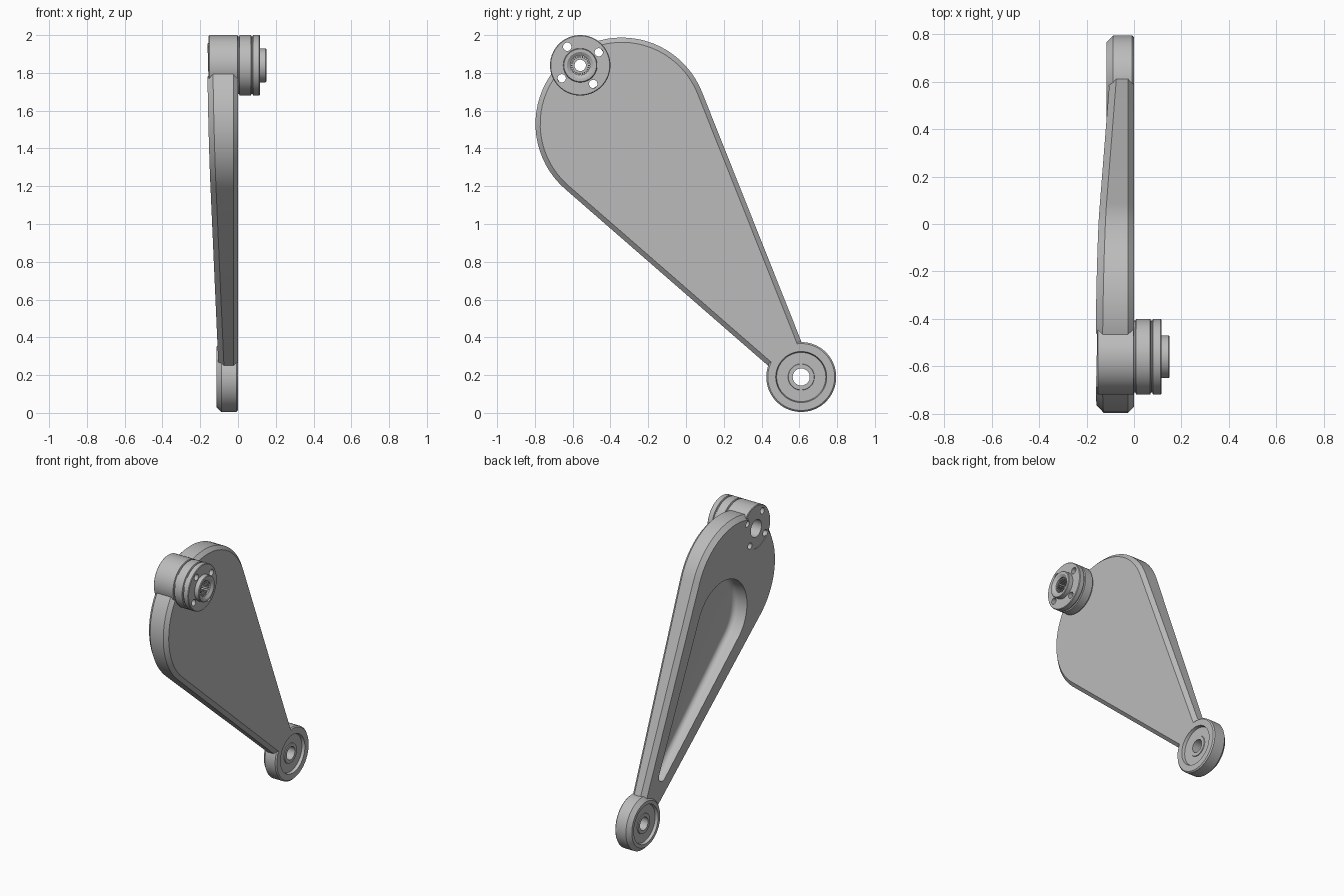
import bpy, bmesh, math
from math import sin, cos, pi
from mathutils import Vector, Matrix

cube = bpy.data.objects.get("Cube")
if cube:
    bpy.data.objects.remove(cube, do_unlink=True)

grey = bpy.data.materials.new("light grey metal")
grey.use_nodes = True
COLOUR = (0.5, 0.5, 0.5, 1)
grey.diffuse_color = COLOUR
grey.node_tree.nodes["Principled BSDF"].inputs["Base Color"].default_value = COLOUR

# Arm frame: s runs from the foot eye up to the centre of the wide end
FOOT = Vector((0, 0.61, 0.19))
WIDE = Vector((0, -0.34, 1.53))
TOP = Vector((0, -0.56, 1.84))
LENGTH = (WIDE - FOOT).length
AXIS = (WIDE - FOOT).normalized()
SIDE = Vector((0, -AXIS.z, AXIS.y))


def finish(name, bm):
    bmesh.ops.recalc_face_normals(bm, faces=bm.faces)
    mesh = bpy.data.meshes.new(name)
    bm.to_mesh(mesh)
    bm.free()
    mesh.materials.append(grey)
    obj = bpy.data.objects.new(name, mesh)
    bpy.context.collection.objects.link(obj)
    return obj


def smooth(obj):
    bpy.ops.object.select_all(action='DESELECT')
    obj.select_set(True)
    bpy.context.view_layer.objects.active = obj
    bpy.ops.object.shade_smooth_by_angle(angle=math.radians(30))


def teardrop(s0, r0, s1, r1, steps=40):
    """Outline around two circles on the arm axis, as (s, t) pairs."""
    a = math.acos((r0 - r1) / (s1 - s0))
    pts = []
    for s, r, start, end in ((s1, r1, a - pi, pi - a), (s0, r0, pi - a, pi + a)):
        # the wide cap spans the far side, the narrow cap the near side
        if s == s1:
            start, end = -a, a
        else:
            start, end = a, 2 * pi - a
        for i in range(steps + 1):
            t = start + (end - start) * i / steps
            pts.append((s + r * cos(t), r * sin(t)))
    return pts


def loft(name, layers):
    """Stack teardrop loops; each layer is (outline, x as a function of s)."""
    bm = bmesh.new()
    loops = []
    for outline, height in layers:
        loops.append([bm.verts.new(FOOT + AXIS * s + SIDE * t + Vector((height(s), 0, 0)))
                      for s, t in outline])
    n = len(loops[0])
    for low, high in zip(loops, loops[1:]):
        for i in range(n):
            j = (i + 1) % n
            bm.faces.new((low[i], low[j], high[j], high[i]))
    bm.faces.new(loops[0])
    bm.faces.new(loops[-1])
    return finish(name, bm)


def revolve(name, centre, profile, steps=96):
    """Turn a closed (x, radius) profile around an axis along x."""
    bm = bmesh.new()
    rings = [[bm.verts.new(centre + Vector((x, r * cos(2 * pi * k / steps),
                                            r * sin(2 * pi * k / steps))))
              for x, r in profile] for k in range(steps)]
    n = len(profile)
    for k in range(steps):
        a, b = rings[k], rings[(k + 1) % steps]
        for i in range(n):
            j = (i + 1) % n
            bm.faces.new((a[i], a[j], b[j], b[i]))
    return finish(name, bm)


def rod(name, centre, radius):
    bm = bmesh.new()
    bmesh.ops.create_cone(bm, cap_ends=True, segments=48, radius1=radius,
                          radius2=radius, depth=1,
                          matrix=Matrix.Translation(centre) @ Matrix.Rotation(pi / 2, 4, 'Y'))
    return finish(name, bm)


def cut(obj, cutters):
    for c in cutters:
        c.hide_render = True
        mod = obj.modifiers.new("cut", 'BOOLEAN')
        mod.operation = 'DIFFERENCE'
        mod.solver = 'EXACT'
        mod.object = c
    bpy.context.view_layer.update()
    mesh = bpy.data.meshes.new_from_object(
        obj.evaluated_get(bpy.context.evaluated_depsgraph_get()))
    obj.modifiers.clear()
    obj.data = mesh
    for c in cutters:
        bpy.data.objects.remove(c, do_unlink=True)


# Arm plate: chamfered teardrop whose left face thins towards the foot
def plate_outline(inset):
    return teardrop(0, 0.07 - inset, LENGTH, 0.457 - inset)


def back(s):
    return -0.1 - 0.03 * s


arm = loft("arm_plate", [
    (plate_outline(0.03), back),
    (plate_outline(0), lambda s: back(s) + 0.03),
    (plate_outline(0), lambda s: -0.025),
    (plate_outline(0.025), lambda s: 0),
])

# Teardrop pocket with a rounded floor edge
FILLET, FLOOR = 0.035, -0.045


def pocket_outline(inset):
    return teardrop(0.33, 0.04 - inset, 1.4, 0.27 - inset)


layers = [(pocket_outline(0), lambda s: -0.4)]
for i in range(7):
    t = i / 6 * pi / 2
    x = FLOOR - FILLET * (1 - sin(t))
    layers.append((pocket_outline(FILLET * (1 - cos(t))), lambda s, x=x: x))
pocket = loft("pocket_cutter", layers)
cut(arm, [pocket, rod("foot_cutter", FOOT, 0.155), rod("top_cutter", TOP, 0.14)])

# Foot eye: chamfered ring with a recess on each side and a through hole
foot = revolve("foot_eye", FOOT, [
    (0, 0.135), (0, 0.177), (-0.008, 0.185), (-0.088, 0.185), (-0.115, 0.158),
    (-0.115, 0.135), (-0.095, 0.13), (-0.095, 0.07), (-0.1, 0.068),
    (-0.1, 0.045), (-0.015, 0.045), (-0.015, 0.068), (-0.02, 0.07), (-0.02, 0.13)])

# Top hub: sleeve, two grooved flanges, raised boss and stepped bore
hub = revolve("top_hub", TOP, [
    (-0.155, 0.06), (-0.155, 0.156), (-0.151, 0.16), (-0.003, 0.16), (0, 0.152),
    (0.006, 0.152), (0.009, 0.16), (0.068, 0.16), (0.071, 0.152), (0.077, 0.152),
    (0.08, 0.16), (0.112, 0.16), (0.116, 0.156), (0.116, 0.09), (0.146, 0.09),
    (0.15, 0.086), (0.15, 0.07), (0.138, 0.052), (0.04, 0.052), (0.04, 0.03),
    (0.02, 0.03), (0.02, 0.06)])
bolts = []
for k in range(4):
    a = math.radians(35 + 90 * k)
    bolts.append(rod("bolt_cutter", TOP + Vector((0, cos(a), sin(a))) * 0.12, 0.022))
cut(hub, bolts)

# Splined bore: ring of small teeth inside the boss
bm = bmesh.new()
for k in range(24):
    turn = Matrix.Translation(TOP) @ Matrix.Rotation(2 * pi * k / 24, 4, 'X')
    bmesh.ops.create_cube(bm, size=1, matrix=turn @ Matrix.Translation((0.085, 0, 0.047))
                          @ Matrix.Diagonal((0.09, 0.006, 0.012, 1)))
finish("bore_splines", bm)

for part in (arm, foot, hub):
    smooth(part)
